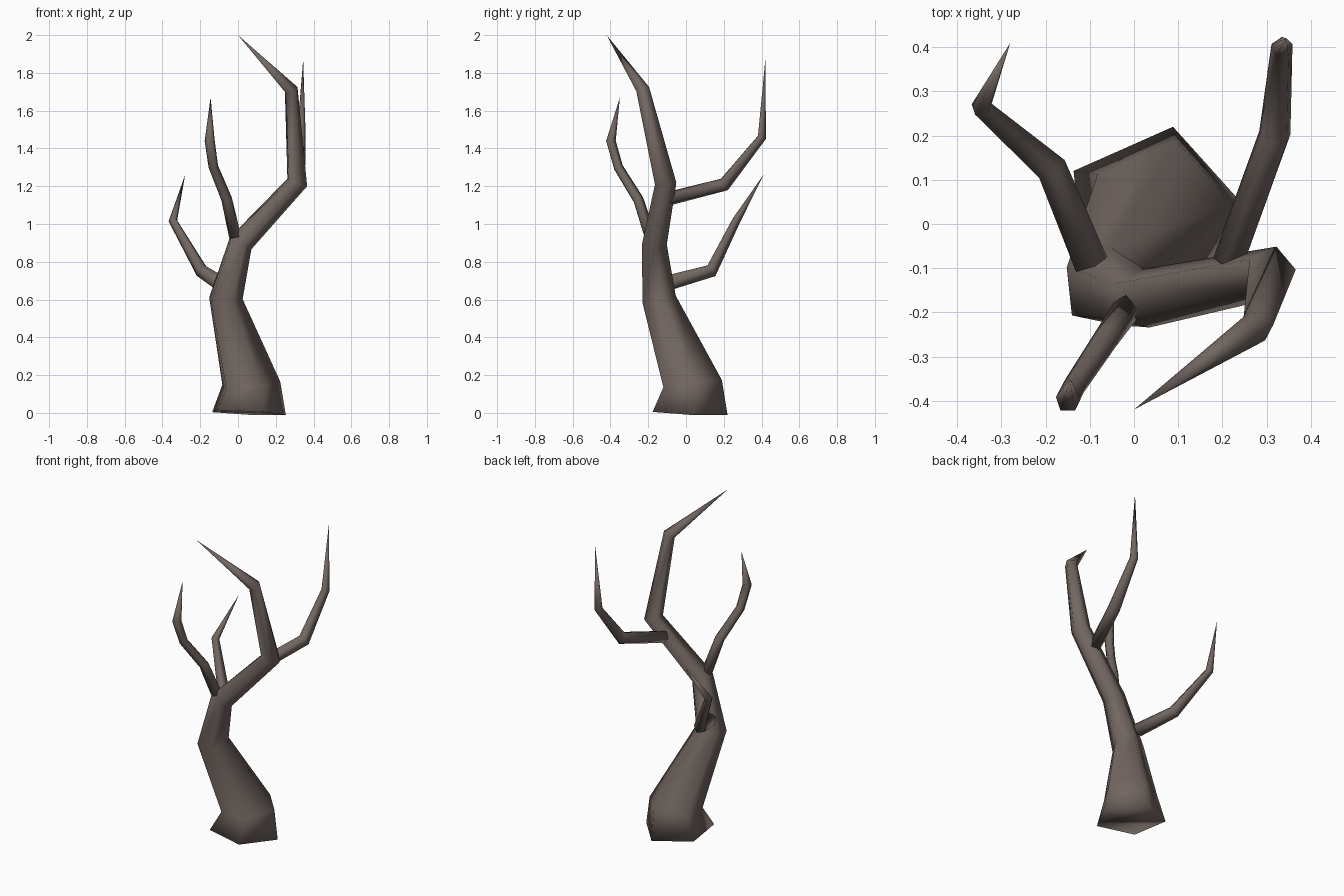
import bpy, bmesh
from math import cos, sin, radians, tau
from mathutils import Vector

cube = bpy.data.objects.get("Cube")
if cube:
    bpy.data.objects.remove(cube, do_unlink=True)

bark = bpy.data.materials.new("grey brown bark")
bark.use_nodes = True
color = (0.17, 0.135, 0.12, 1)
bark.diffuse_color = color
shader = bark.node_tree.nodes["Principled BSDF"]
shader.inputs["Base Color"].default_value = color
shader.inputs["Roughness"].default_value = 0.9

SIDES = 5


def limb(name, path, tip, phase, start_dir=None):
    """Sweep a pentagon along (x, y, z, radius) points and close it in a sharp tip."""
    pts = [Vector(p[:3]) for p in path] + [Vector(tip)]
    bm = bmesh.new()
    rings = []
    for i, p in enumerate(path):
        ahead = (pts[i + 1] - pts[i]).normalized()
        behind = (pts[i] - pts[i - 1]).normalized() if i else Vector(start_dir or ahead)
        turn = Vector((0, 0, 1)).rotation_difference((ahead + behind).normalized())
        ring = []
        for k in range(SIDES):
            a = radians(phase) + tau * k / SIDES
            ring.append(bm.verts.new(pts[i] + turn @ Vector((cos(a), sin(a), 0)) * p[3]))
        rings.append(ring)
    end = bm.verts.new(tip)
    for k in range(SIDES):
        n = (k + 1) % SIDES
        for low, high in zip(rings, rings[1:]):
            bm.faces.new((low[k], low[n], high[n], high[k]))
        bm.faces.new((rings[-1][k], rings[-1][n], end))
    bm.faces.new(rings[0][::-1])
    for f in bm.faces:
        f.smooth = True
    mesh = bpy.data.meshes.new(name)
    bm.to_mesh(mesh)
    bm.free()
    mesh.materials.append(bark)
    obj = bpy.data.objects.new(name, mesh)
    bpy.context.collection.objects.link(obj)
    return obj


# Flared trunk rising into the main crooked bough
limb("trunk", [(0.045, 0.015, 0, 0.21), (0.06, 0.03, 0.15, 0.165),
               (-0.07, -0.145, 0.6, 0.095), (0.01, -0.17, 0.9, 0.07),
               (0.31, -0.11, 1.22, 0.06), (0.28, -0.23, 1.71, 0.038)],
     (0, -0.42, 2), 6, (0, 0, 1))

# Low branch reaching back and to the right
limb("low_back_branch", [(-0.1, -0.09, 0.69, 0.042), (-0.19, 0.13, 0.75, 0.037),
                         (-0.345, 0.265, 1.02, 0.024)], (-0.28, 0.41, 1.26), 90)

# Slim branch at the front
limb("front_branch", [(-0.015, -0.19, 0.93, 0.034), (-0.06, -0.255, 1.13, 0.03),
                      (-0.13, -0.36, 1.3, 0.027), (-0.15, -0.4, 1.44, 0.028)],
     (-0.145, -0.35, 1.67), 18)

# High branch reaching straight back
limb("high_back_branch", [(0.215, -0.09, 1.135, 0.038), (0.32, 0.2, 1.21, 0.038),
                          (0.335, 0.4, 1.46, 0.025)], (0.345, 0.42, 1.87), 90)
